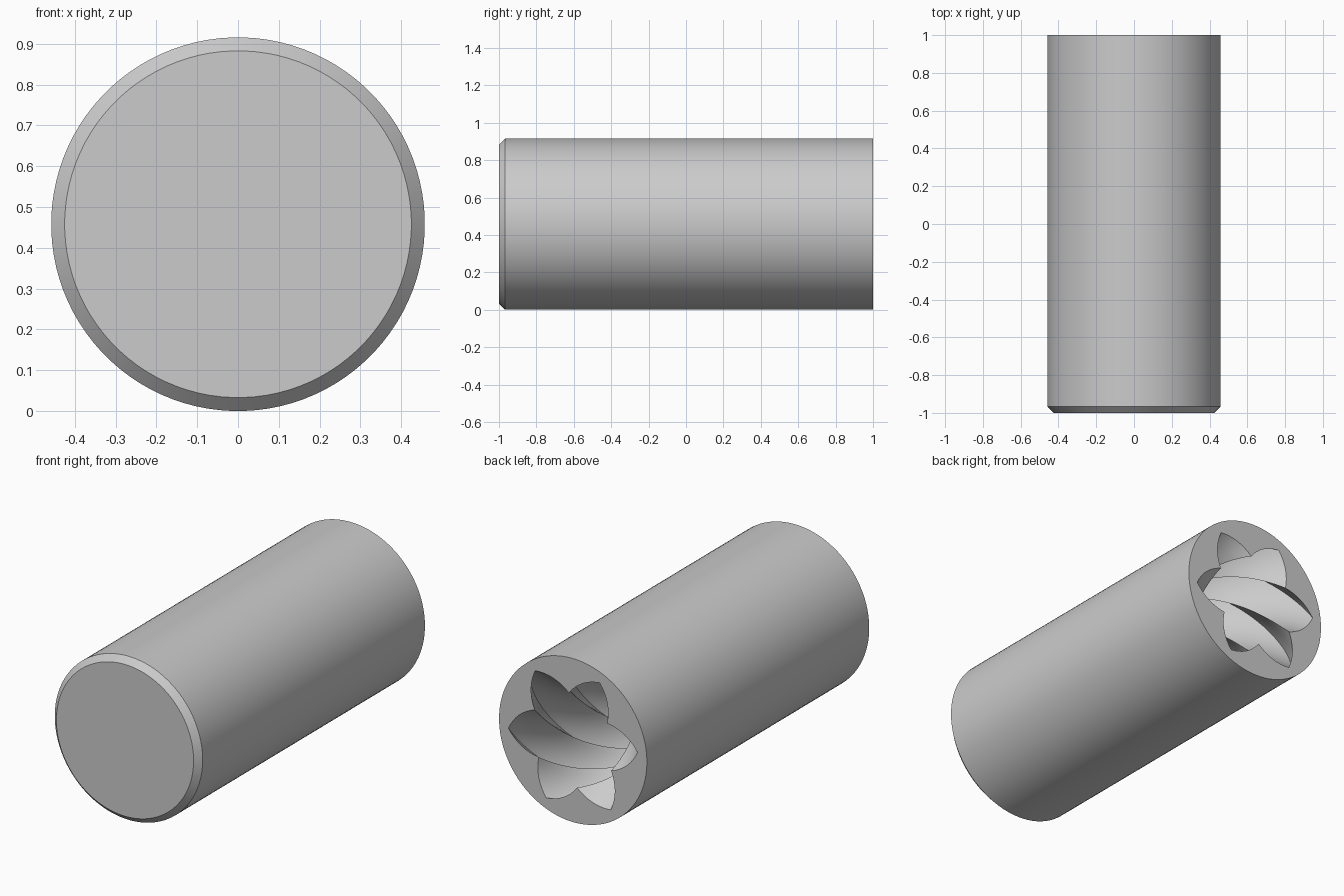
import bpy, bmesh, math
from mathutils import Vector, Matrix

if "Cube" in bpy.data.objects:
    bpy.data.objects.remove(bpy.data.objects["Cube"], do_unlink=True)

RADIUS, CHAMFER = 0.458, 0.033
LOBES, HALF = 6, 8                   # socket lobes, points per lobe flank
TIP, NOTCH, BULGE = 0.402, 0.26, 0.024
START = math.radians(-5.6)           # angle of the first lobe tip
TWIST = math.radians(200)            # helix turn per unit of depth
DEPTH, STEPS = 1.6, 64
COUNT = LOBES * HALF * 2

steel = bpy.data.materials.new("plain_grey")
steel.use_nodes = True
grey = (0.6, 0.6, 0.6, 1)
steel.diffuse_color = grey
steel.node_tree.nodes["Principled BSDF"].inputs["Base Color"].default_value = grey


def circle(radius):
    return [Vector((radius * math.cos(a), radius * math.sin(a)))
            for a in (START + math.tau * i / COUNT for i in range(COUNT))]


def star():
    """Pointed lobes with flanks bowed outward."""
    tip = Vector((TIP, 0))
    half_angle = math.pi / LOBES
    notch = Vector((NOTCH * math.cos(half_angle), NOTCH * math.sin(half_angle)))
    chord = notch - tip
    normal = Vector((chord.y, -chord.x)).normalized()
    flank = []
    for i in range(HALF + 1):
        t = i / HALF
        flank.append(tip + chord * t + normal * (4 * t * (1 - t) * BULGE))
    mirrored = [Vector((p.x, -p.y)) for p in reversed(flank[1:HALF])]
    lobe = flank + mirrored
    points = []
    for k in range(LOBES):
        turn = Matrix.Rotation(START + math.tau * k / LOBES, 2)
        following = Matrix.Rotation(START + math.tau * (k + 1) / LOBES, 2)
        points += [turn @ p for p in lobe[:HALF + 1]]
        points += [following @ p for p in lobe[HALF + 1:]]
    return points


# Section rings: chamfered front, barrel, then the twisted socket wall
sections = [(-1, circle(RADIUS - CHAMFER)), (-1 + CHAMFER, circle(RADIUS)), (1, circle(RADIUS))]
outline = star()
for s in range(STEPS + 1):
    depth = DEPTH * s / STEPS
    turn = Matrix.Rotation(-TWIST * depth, 2)
    sections.append((1 - depth, [turn @ p for p in outline]))

bm = bmesh.new()
rings = [[bm.verts.new((p.x, y, p.y + RADIUS)) for p in pts] for y, pts in sections]
for a, b in zip(rings, rings[1:]):
    for i in range(COUNT):
        j = (i + 1) % COUNT
        bm.faces.new((a[i], a[j], b[j], b[i]))
bm.faces.new(rings[0])               # front cap
bm.faces.new(rings[-1])              # socket floor
bmesh.ops.recalc_face_normals(bm, faces=bm.faces)

mesh = bpy.data.meshes.new("socket_cylinder")
bm.to_mesh(mesh)
bm.free()
mesh.materials.append(steel)
body = bpy.data.objects.new("socket_cylinder", mesh)
bpy.context.collection.objects.link(body)

bpy.ops.object.select_all(action="DESELECT")
body.select_set(True)
bpy.context.view_layer.objects.active = body
bpy.ops.object.shade_smooth_by_angle(angle=math.radians(30))
